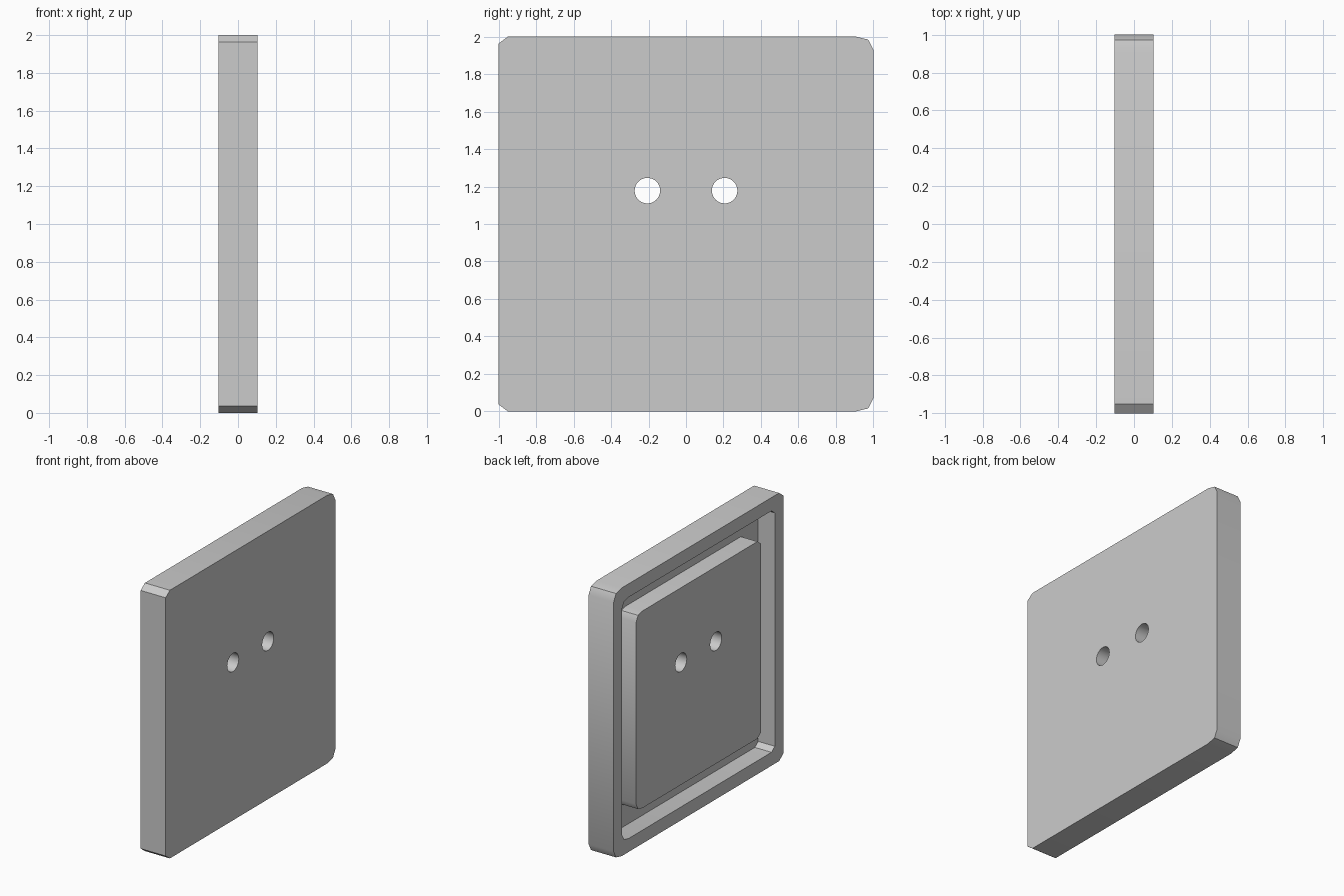
import bpy
import math

if "Cube" in bpy.data.objects:
    bpy.data.objects.remove(bpy.data.objects["Cube"], do_unlink=True)

HALF_T = 0.103          # half the panel thickness
FLOOR_X = 0.034         # depth of the channel floor
HOLE_R, HOLE_Y, HOLE_Z = 0.068, 0.206, 1.178

grey = bpy.data.materials.new("plain_grey")
grey.use_nodes = True
colour = (0.6, 0.6, 0.6, 1)
grey.diffuse_color = colour
grey.node_tree.nodes["Principled BSDF"].inputs["Base Color"].default_value = colour


def outline(half, s):
    """Square profile: single chamfers at the front, two-step corners at the back."""
    upper = [(half, half - 0.07 * s), (half - 0.028 * s, half - 0.016 * s),
             (half - 0.095 * s, half), (-half + 0.05 * s, half),
             (-half, half - 0.037 * s)]
    lower = [(y, -z) for y, z in reversed(upper)]
    return [(y, z + 1) for y, z in upper + lower]


def prism(name, points, x0, x1):
    """Extrude a y-z profile along x."""
    n = len(points)
    verts = [(x, y, z) for x in (x0, x1) for y, z in points]
    faces = [tuple(reversed(range(n))), tuple(range(n, 2 * n))]
    faces += [(i, (i + 1) % n, n + (i + 1) % n, n + i) for i in range(n)]
    mesh = bpy.data.meshes.new(name)
    mesh.from_pydata(verts, [], faces)
    mesh.materials.append(grey)
    obj = bpy.data.objects.new(name, mesh)
    bpy.context.collection.objects.link(obj)
    return obj


def combine(target, tool, operation):
    """Apply a boolean, then remove the helper."""
    mod = target.modifiers.new(operation, "BOOLEAN")
    mod.operation, mod.object, mod.solver = operation, tool, "EXACT"
    bpy.context.view_layer.objects.active = target
    bpy.ops.object.modifier_apply(modifier=mod.name)
    bpy.data.objects.remove(tool, do_unlink=True)


# Panel with a deep recess on its left-over side, leaving a rim
panel = prism("wall_panel", outline(1, 1), -HALF_T, HALF_T)
recess = prism("recess_cutter", outline(0.9, 0.8), -0.2, FLOOR_X)
combine(panel, recess, "DIFFERENCE")

# Raised centre block, flush with the rim
block = prism("centre_block", outline(0.735, 0.8), -HALF_T, FLOOR_X + 0.02)
combine(panel, block, "UNION")

# Two round through holes
for side in (-1, 1):
    ring = [(side * HOLE_Y + HOLE_R * math.cos(a), HOLE_Z + HOLE_R * math.sin(a))
            for a in (math.tau * i / 40 for i in range(40))]
    combine(panel, prism("hole_cutter", ring, -0.2, 0.2), "DIFFERENCE")

bpy.ops.object.select_all(action="DESELECT")
panel.select_set(True)
bpy.context.view_layer.objects.active = panel
bpy.ops.object.shade_smooth_by_angle(angle=math.radians(32))
